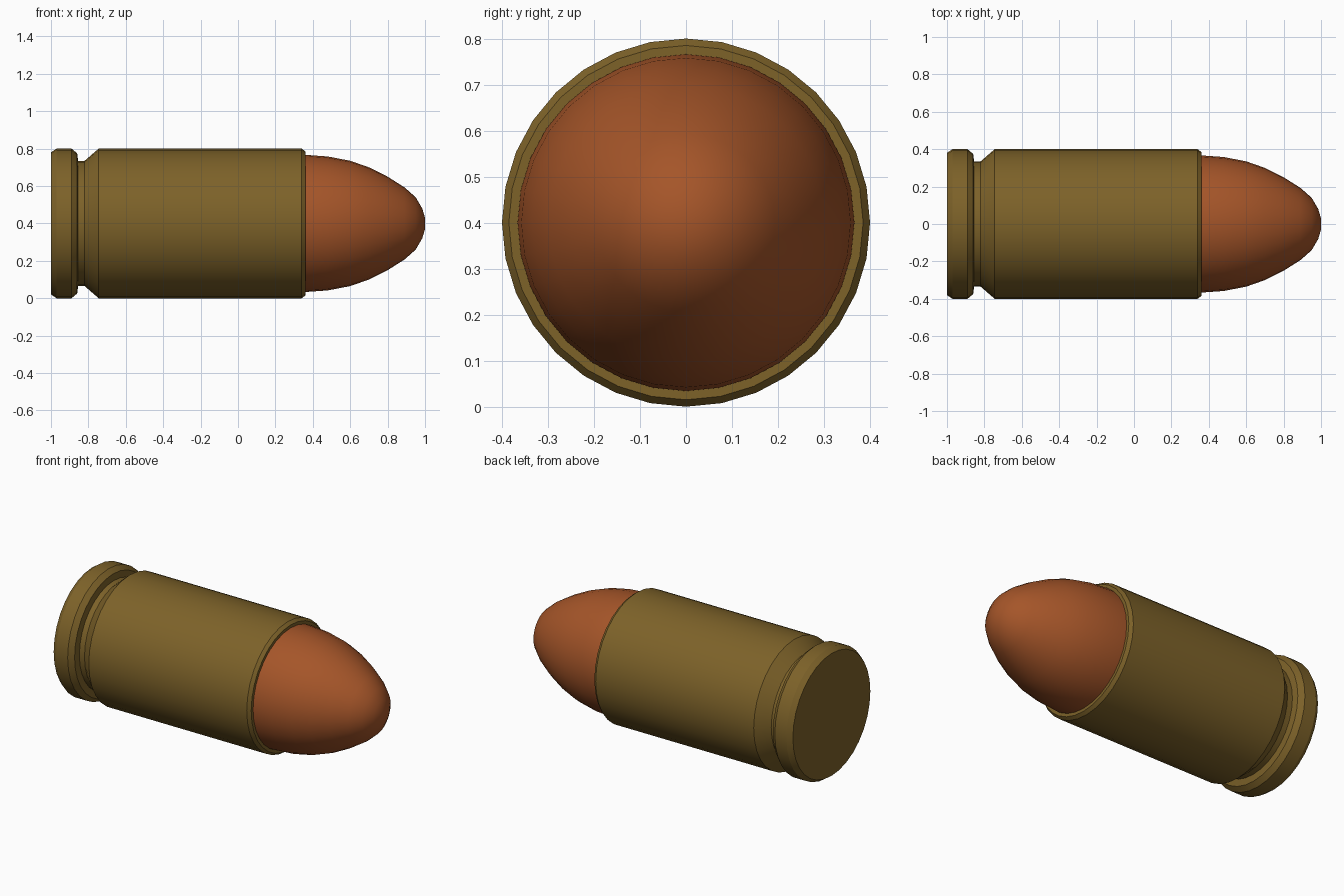
import bpy
import bmesh
import math
from mathutils import Matrix, Vector

cube = bpy.data.objects.get("Cube")
if cube:
    bpy.data.objects.remove(cube, do_unlink=True)

AXIS_HEIGHT = 0.4
SIDES = 32


def make_material(name, color):
    mat = bpy.data.materials.new(name)
    mat.use_nodes = True
    mat.diffuse_color = color
    bsdf = next(n for n in mat.node_tree.nodes if n.type == 'BSDF_PRINCIPLED')
    bsdf.inputs["Base Color"].default_value = color
    bsdf.inputs["Roughness"].default_value = 0.6
    return mat


def lathe(name, profile, mat, angle):
    """Spin (x, radius) points around the long axis."""
    bm = bmesh.new()
    verts = [bm.verts.new((x, 0, r)) for x, r in profile]
    edges = [bm.edges.new(pair) for pair in zip(verts, verts[1:])]
    bmesh.ops.spin(bm, geom=verts + edges, cent=(0, 0, 0), axis=(1, 0, 0),
                   angle=math.tau, steps=SIDES, use_merge=True)
    bmesh.ops.remove_doubles(bm, verts=bm.verts, dist=0.0005)
    bmesh.ops.recalc_face_normals(bm, faces=bm.faces)
    bmesh.ops.transform(bm, verts=bm.verts,
                        matrix=Matrix.Translation(Vector((0, 0, AXIS_HEIGHT))))
    mesh = bpy.data.meshes.new(name)
    bm.to_mesh(mesh)
    bm.free()
    mesh.materials.append(mat)
    obj = bpy.data.objects.new(name, mesh)
    bpy.context.collection.objects.link(obj)
    bpy.ops.object.select_all(action='DESELECT')
    obj.select_set(True)
    bpy.context.view_layer.objects.active = obj
    bpy.ops.object.shade_smooth_by_angle(angle=math.radians(angle))
    return obj


brass = make_material("brass", (0.205, 0.122, 0.022, 1))
copper = make_material("copper", (0.376, 0.091, 0.022, 1))

# Case: flat base, bevelled rim, extractor groove, straight wall, mouth lip
lathe("case", [
    (-1.0, 0), (-1.0, 0.38), (-0.97, 0.4), (-0.89, 0.4), (-0.86, 0.375),
    (-0.855, 0.335), (-0.82, 0.335), (-0.745, 0.4), (0.34, 0.4),
    (0.36, 0.385), (0.36, 0.36), (0.3, 0.36),
], brass, 25)

# Rounded tip seated in the case mouth
lathe("tip", [
    (0.3, 0), (0.3, 0.366), (0.37, 0.366), (0.48, 0.358), (0.6, 0.335),
    (0.7, 0.3), (0.8, 0.25), (0.89, 0.193), (0.95, 0.14), (0.985, 0.08),
    (1.0, 0.03), (1.0, 0),
], copper, 40)
